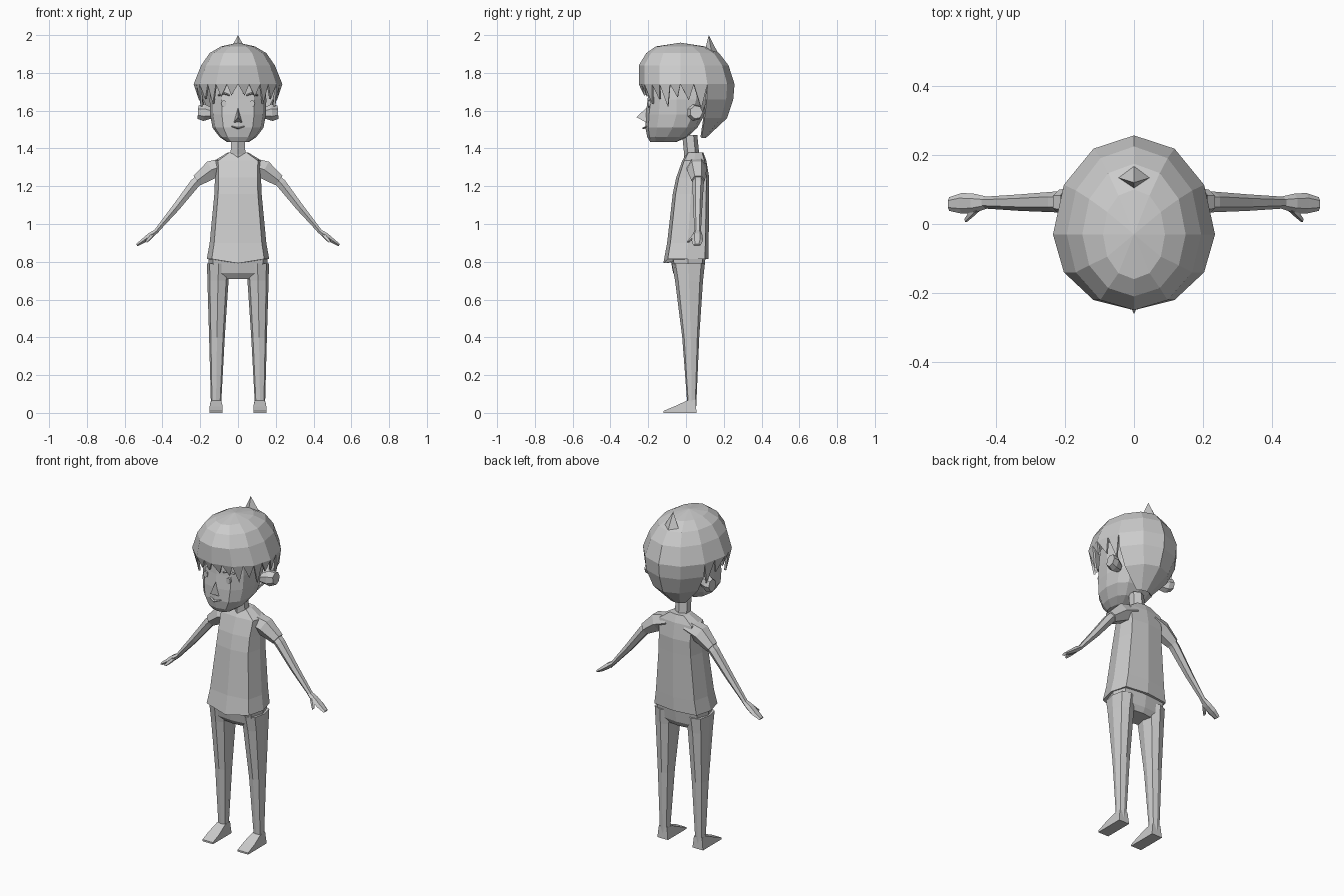
import bpy, bmesh
from math import sin, cos, pi, radians
from mathutils import Vector

if "Cube" in bpy.data.objects:
    bpy.data.objects.remove(bpy.data.objects["Cube"])


def finish(name, bm, mirror=False, recalc=True):
    if recalc:
        bmesh.ops.recalc_face_normals(bm, faces=bm.faces)
    me = bpy.data.meshes.new(name)
    bm.to_mesh(me)
    bm.free()
    ob = bpy.data.objects.new(name, me)
    bpy.context.collection.objects.link(ob)
    if mirror:
        ob.modifiers.new("mirror", 'MIRROR')
    return ob


def loft(name, rings, mirror=False):
    """Skin a list of equal-length point rings and cap both ends."""
    bm = bmesh.new()
    rows = [[bm.verts.new(p) for p in r] for r in rings]
    n = len(rows[0])
    for a, b in zip(rows, rows[1:]):
        for i in range(n):
            j = (i + 1) % n
            bm.faces.new((a[i], a[j], b[j], b[i]))
    bm.faces.new(rows[0][::-1])
    bm.faces.new(rows[-1])
    return finish(name, bm, mirror)


def hull(name, points, mirror=False):
    bm = bmesh.new()
    for p in points:
        bm.verts.new(p)
    bmesh.ops.convex_hull(bm, input=bm.verts)
    return finish(name, bm, mirror)


def spow(v, p):
    return (1 if v >= 0 else -1) * abs(v) ** p if abs(v) > 1e-6 else 0.0


def ring(z, rx, yf, yb, n=8, p=1.0, cx=0.0, cy=None, turn=0.0):
    """Horizontal cross-section; p below 1 makes it boxier."""
    cy = (yf + yb) / 2 if cy is None else cy
    out = []
    for k in range(n):
        a = 2 * pi * k / n + turn
        c = spow(cos(a), p)
        out.append((cx + rx * spow(sin(a), p), cy - c * ((cy - yf) if c > 0 else (yb - cy)), z))
    return out


def tube(name, pts, n=6, mirror=False):
    """pts: (x, y, z, half width along y, half thickness)."""
    c = [Vector(p[:3]) for p in pts]
    rings = []
    for i, p in enumerate(pts):
        t = (c[min(i + 1, len(c) - 1)] - c[max(i - 1, 0)]).normalized()
        up = t.cross(Vector((0, 1, 0))).normalized()
        rings.append([c[i] + Vector((0, p[3] * cos(2 * pi * k / n), 0)) + up * p[4] * sin(2 * pi * k / n)
                      for k in range(n)])
    return loft(name, rings, mirror)


# Head and neck
loft("head", [ring(z, rx, yf, yb, 12, 0.8, cy=cy) for z, rx, yf, yb, cy in [
    (1.435, .06, -.19, -.05, -.12), (1.46, .097, -.205, .01, -.10), (1.51, .135, -.215, .06, -.07),
    (1.58, .148, -.213, .10, -.05), (1.66, .15, -.203, .13, -.05), (1.77, .14, -.195, .13, -.05),
    (1.83, .09, -.13, .09, -.03)]])
loft("neck", [ring(z, rx, yf, yb, 6) for z, rx, yf, yb in [
    (1.33, .055, -.01, .08), (1.37, .045, -.01, .07), (1.47, .042, -.02, .06)]])

# Face details
hull("nose", [(0, -.21, 1.615), (.024, -.205, 1.535), (-.024, -.205, 1.535), (0, -.262, 1.565), (0, -.17, 1.56)])
eye = [[(.075 + .014 * cos(a * pi / 4), y, 1.637 + .019 * sin(a * pi / 4)) for a in range(8)] for y in (-.18, -.2)]
loft("eyes", eye, True)
tube("eyebrows", [(.045, -.2, 1.682, .008, .004), (.075, -.195, 1.692, .008, .006),
                  (.105, -.183, 1.68, .008, .004)], 4, True)
tube("mouth", [(-.035, -.208, 1.517, .008, .003), (0, -.224, 1.507, .01, .005),
               (.035, -.208, 1.517, .008, .003)], 4)
tube("ears", [(.13, .03, 1.585, .025, .025), (.18, .045, 1.59, .042, .046), (.212, .055, 1.592, .034, .036)], 7, True)

# Hair cap: half of a 12-sided shell with pointed locks along its lower edge
HAIR = [(1.94, .09, -.16, .10, -.03), (1.905, .15, -.21, .175, -.03), (1.84, .195, -.25, .225, -.03),
        (1.74, .235, -.25, .257, -.03), (1.66, .225, -.24, .25, -.03),
        (1.56, .17, -.2, .217, -.02), (1.455, .06, 0, .105, .06)]
LOCKS = [[1.68, 1.675], [1.635, 1.66], [1.62, 1.67], [1.655, 1.61]]
bm = bmesh.new()
grid = [[bm.verts.new(p) for p in ring(z, rx, yf, yb, 12, cy=cy)[:7]] for z, rx, yf, yb, cy in HAIR]
pole = bm.verts.new((0, -.03, 1.96))
for k in range(6):
    bm.faces.new((pole, grid[0][k], grid[0][k + 1]))
    last = 3 if k < 4 else 6
    for r in range(last):
        a, b, c, d = grid[r][k], grid[r + 1][k], grid[r + 1][k + 1], grid[r][k + 1]
        if last == 3 and r == 2:
            mid = bm.verts.new((b.co + c.co) / 2)
            edge = [b, mid, c]
            bm.faces.new([a] + edge + [d])
            for (p, q), z in zip(zip(edge, edge[1:]), LOCKS[k]):
                tip = p.co.lerp(q.co, .65) * .92
                tip.z = z
                bm.faces.new((p, bm.verts.new(tip), q))
        else:
            bm.faces.new((a, b, c, d))
for v in [v for v in bm.verts if not v.link_faces]:
    bm.verts.remove(v)
hair = finish("hair", bm, True, recalc=False)
sol = hair.modifiers.new("thickness", 'SOLIDIFY')
sol.thickness = .012
sol.offset = -1
hull("hair_tuft", [(.048, .135, 1.91), (-.048, .135, 1.91), (0, .1, 1.92), (0, .172, 1.9), (0, .12, 2.0)])

# Shirt body with a hem that dips at the front
body = [ring(z, rx, yf, yb, 8, .5) for z, rx, yf, yb in [
    (.815, .165, -.115, .118), (.90, .15, -.10, .12), (1.16, .125, -.07, .122),
    (1.245, .122, -.052, .123), (1.335, .125, -.02, .108), (1.378, .055, .005, .092)]]
body[0][0] = (0, -.12, .792)
loft("shirt", body)
tube("sleeves", [(.06, .055, 1.315, .055, .045), (.14, .057, 1.287, .052, .056), (.217, .064, 1.23, .036, .036)],
     6, True)

# Arms, hands and thumbs
tube("arms", [(.19, .064, 1.25, .03, .03), (.23, .064, 1.213, .03, .03), (.33, .062, 1.085, .024, .023),
              (.435, .062, .96, .017, .013)], 6, True)
tube("hands", [(.425, .062, .967, .017, .012), (.465, .06, .938, .028, .018), (.50, .06, .912, .03, .014),
               (.536, .058, .888, .02, .008)], 6, True)
tube("thumbs", [(.452, .05, .945, .014, .012), (.472, .03, .922, .012, .011), (.487, .012, .905, .007, .007)],
     5, True)

# Trousers: hip block and tapered legs
loft("hips", [ring(z, rx, yf, yb, 8, .5) for z, rx, yf, yb in [
    (.71, .10, -.045, .075), (.74, .153, -.068, .092), (.83, .158, -.085, .105)]])
loft("legs", [ring(z, (x1 - x0) / 2, yf, yb, 8, .75, cx=(x0 + x1) / 2) for z, x0, x1, yf, yb in [
    (.03, .09, .143, .008, .054), (.40, .07, .153, -.02, .07), (.70, .05, .162, -.058, .09),
    (.79, .04, .164, -.075, .1)]], True)

# Feet
side = [(.055, 0), (.052, .07), (.005, .065), (-.06, .035), (-.12, .01), (-.12, 0)]
loft("feet", [[(x + (s * .008 if z < .05 else 0), y, z) for y, z in side]
              for x, s in ((.089, -1), (.142, 1))], True)
